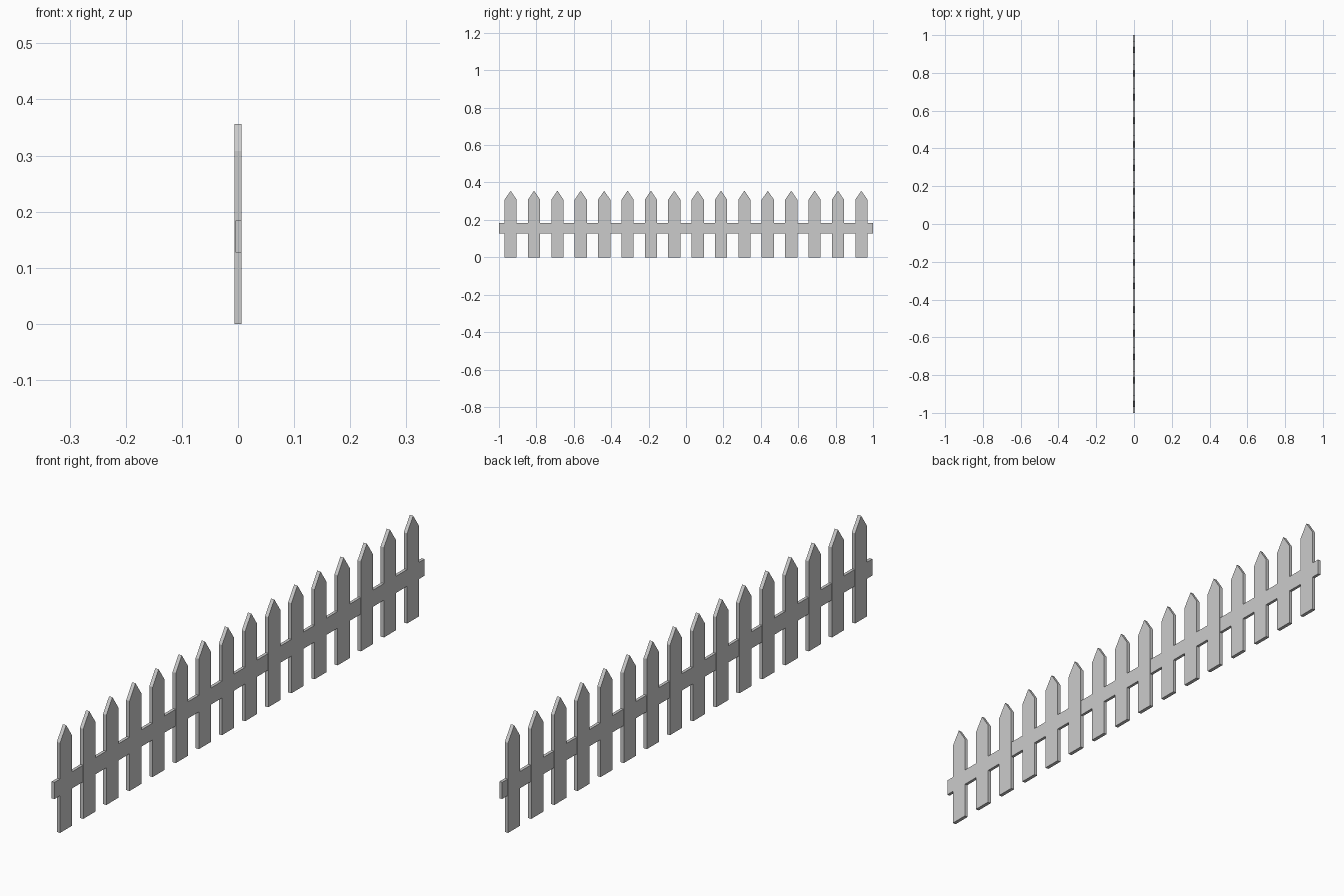
import bpy, bmesh

if "Cube" in bpy.data.objects:
    bpy.data.objects.remove(bpy.data.objects["Cube"])

def extruded(name, profile, x0, x1):
    """Extrude a (y, z) outline from x0 to x1."""
    bm = bmesh.new()
    face = bm.faces.new([bm.verts.new((x0, y, z)) for y, z in profile])
    geo = bmesh.ops.extrude_face_region(bm, geom=[face])["geom"]
    verts = [g for g in geo if isinstance(g, bmesh.types.BMVert)]
    bmesh.ops.translate(bm, verts=verts, vec=(x1 - x0, 0, 0))
    bmesh.ops.recalc_face_normals(bm, faces=bm.faces)
    mesh = bpy.data.meshes.new(name)
    bm.to_mesh(mesh)
    bm.free()
    obj = bpy.data.objects.new(name, mesh)
    bpy.context.collection.objects.link(obj)
    return obj

# Pointed pickets, evenly spaced along y
COUNT, PITCH, HALF = 16, 0.125, 0.0325
for i in range(COUNT):
    picket = extruded(f"picket_{i + 1}",
                      [(-HALF, 0), (HALF, 0), (HALF, 0.308), (0, 0.356), (-HALF, 0.308)],
                      -0.0063, 0.0063)
    picket.location.y = (i - (COUNT - 1) / 2) * PITCH

# Horizontal rail, almost flush with the +x face of the pickets
extruded("rail", [(-1, 0.127), (1, 0.127), (1, 0.184), (-1, 0.184)], -0.0047, 0.0058)
